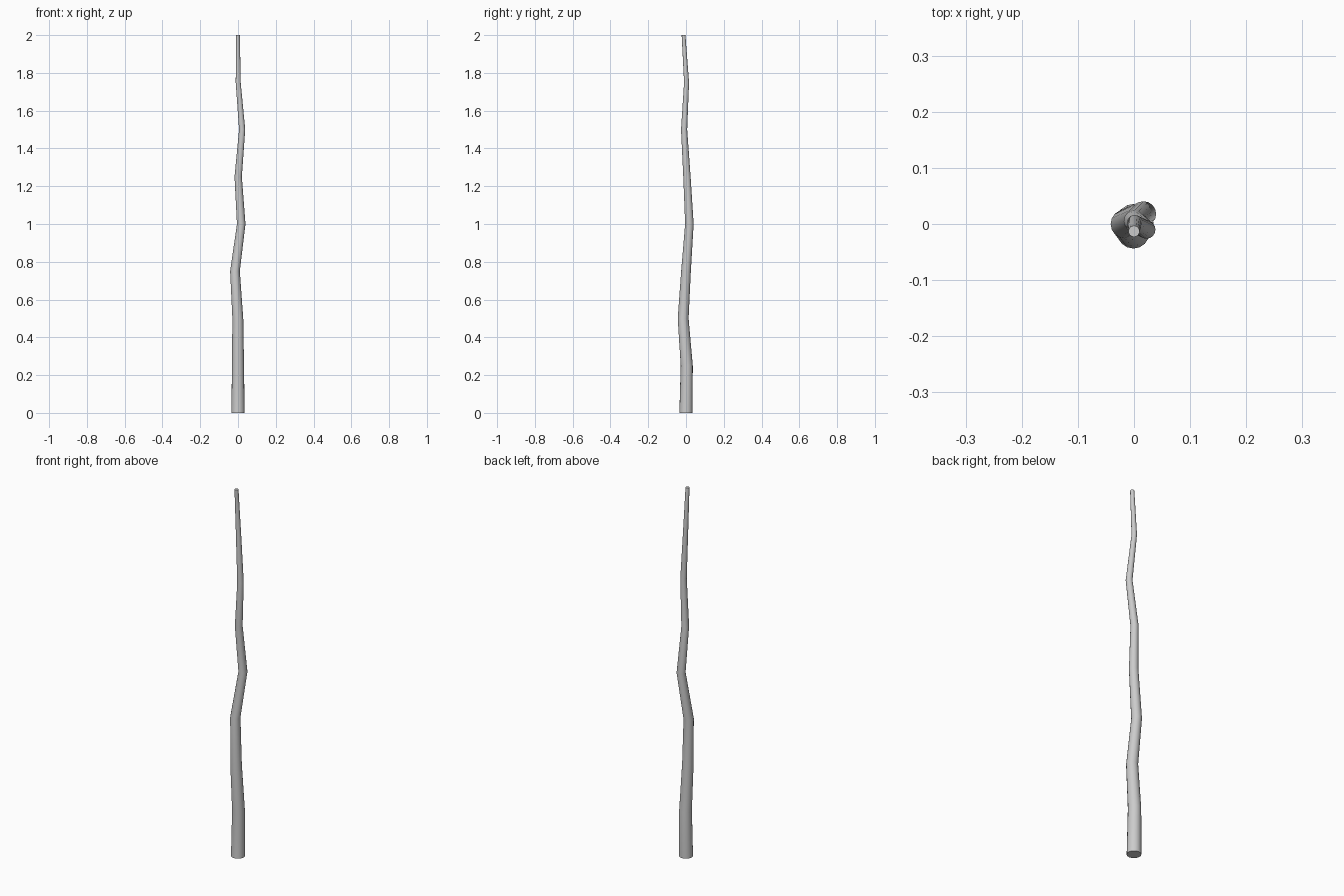
import bpy, bmesh
from math import cos, sin, tau

if "Cube" in bpy.data.objects:
    bpy.data.objects.remove(bpy.data.objects["Cube"])

# Wandering centre line, one (x, y) per quarter unit of height
PATH = [(0, 0), (0, 0.004), (-0.001, -0.015), (-0.016, 0), (0.017, 0.018),
        (0.001, 0.005), (0.022, -0.010), (0.001, 0.003), (0, -0.013)]
SIDES, R_BASE, R_TIP, HEIGHT = 16, 0.035, 0.010, 2.0

bm = bmesh.new()
rings = []
last = len(PATH) - 1

# Tapering rings
for i, (x, y) in enumerate(PATH):
    t = i / last
    r = R_BASE + (R_TIP - R_BASE) * t
    rings.append([bm.verts.new((x + r * cos(tau * k / SIDES),
                                y + r * sin(tau * k / SIDES),
                                HEIGHT * t)) for k in range(SIDES)])

# Side walls
for low, high in zip(rings, rings[1:]):
    for k in range(SIDES):
        n = (k + 1) % SIDES
        bm.faces.new((low[k], low[n], high[n], high[k]))

# End caps
bm.faces.new(rings[0][::-1])
bm.faces.new(rings[-1])

mesh = bpy.data.meshes.new("crooked_staff")
bm.to_mesh(mesh)
bm.free()
staff = bpy.data.objects.new("crooked_staff", mesh)
bpy.context.collection.objects.link(staff)

# Smooth round sides, crisp ends
bpy.context.view_layer.objects.active = staff
staff.select_set(True)
bpy.ops.object.shade_smooth_by_angle(angle=0.6)
